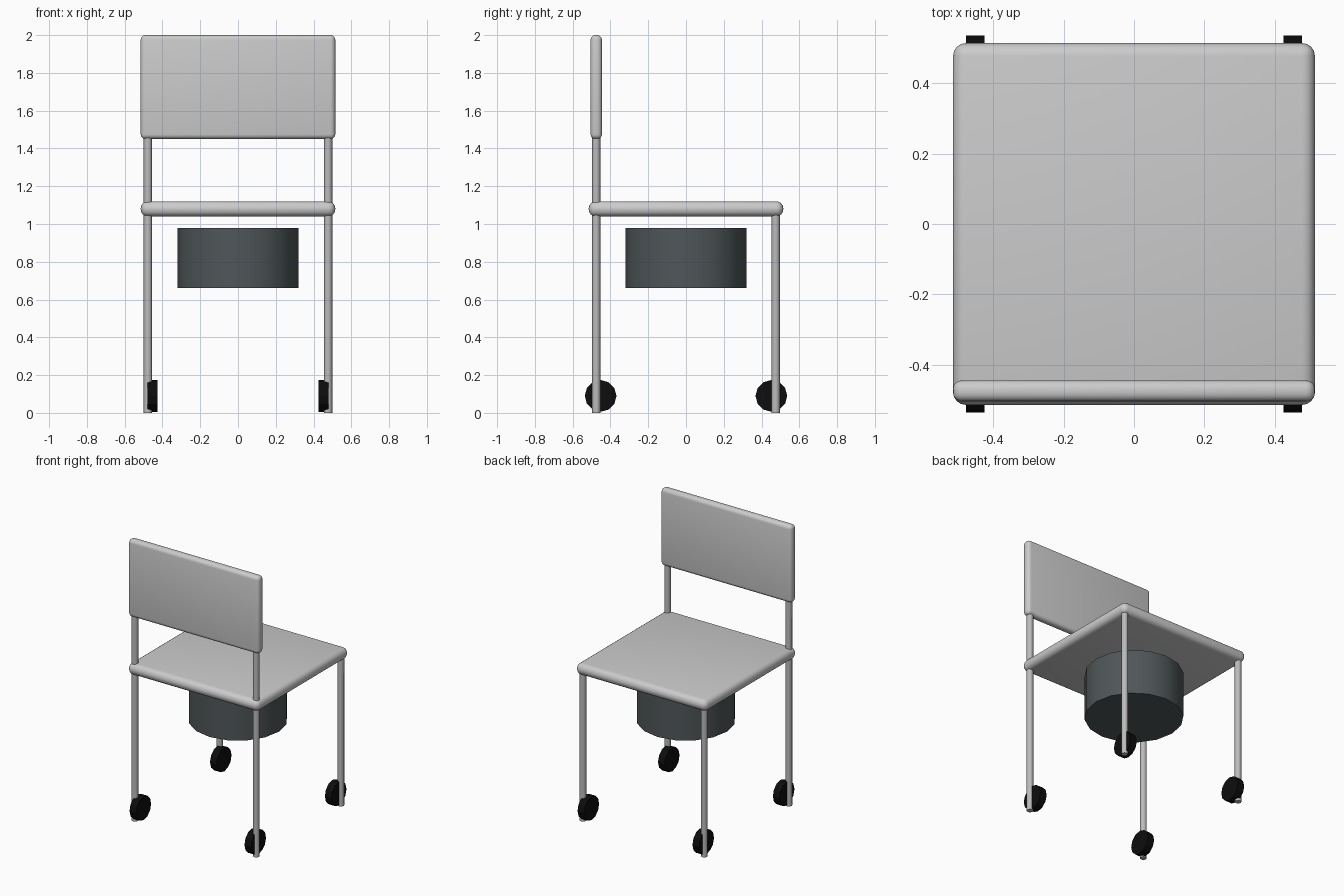
import bpy
import math

cube = bpy.data.objects.get("Cube")
if cube:
    bpy.data.objects.remove(cube, do_unlink=True)


def material(name, color):
    mat = bpy.data.materials.new(name)
    mat.use_nodes = True
    rgba = (*color, 1)
    mat.diffuse_color = rgba
    mat.node_tree.nodes["Principled BSDF"].inputs["Base Color"].default_value = rgba
    return mat


light_grey = material("light grey", (0.6, 0.6, 0.6))
metal = material("metal grey", (0.5, 0.5, 0.5))
slate = material("dark slate", (0.08, 0.095, 0.1))
black = material("black rubber", (0.004, 0.004, 0.004))


def finish(name, mat, angle):
    obj = bpy.context.object
    obj.name = name
    obj.data.materials.append(mat)
    bpy.ops.object.shade_smooth_by_angle(angle=math.radians(angle))
    return obj


def cushion(name, center, size, bevel):
    bpy.ops.mesh.primitive_cube_add(size=1, location=center)
    bpy.context.object.scale = size
    bpy.ops.object.transform_apply(location=False, rotation=False, scale=True)
    mod = bpy.context.object.modifiers.new("rounded edges", "BEVEL")
    mod.width = bevel
    mod.segments = 4
    bpy.ops.object.modifier_apply(modifier=mod.name)
    return finish(name, light_grey, 40)


def cylinder(name, center, radius, depth, sides, mat, angle, rotation=(0, 0, 0)):
    bpy.ops.mesh.primitive_cylinder_add(vertices=sides, radius=radius, depth=depth,
                                        location=center, rotation=rotation)
    return finish(name, mat, angle)


# Seat and backrest
cushion("seat", (0, 0, 1.08), (1.03, 1.03, 0.08), 0.037)
cushion("backrest", (0, -0.475, 1.725), (1.03, 0.06, 0.55), 0.025)

# Drum hanging under the seat
cylinder("drum", (0, 0, 0.82), 0.32, 0.32, 16, slate, 40)

# Legs and wheels; the backrest legs run up past the seat
for x, side in ((1, "left"), (-1, "right")):
    for y, row, top in ((-1, "backrest", 1.5), (1, "plain", 1.06)):
        cylinder(f"{row}_leg_{side}", (x * 0.477, y * 0.475, top / 2),
                 0.022, top, 8, metal, 50)
        cylinder(f"{row}_wheel_{side}", (x * 0.452, y * 0.452, 0.09),
                 0.084, 0.052, 12, black, 20, (0, math.pi / 2, 0))
